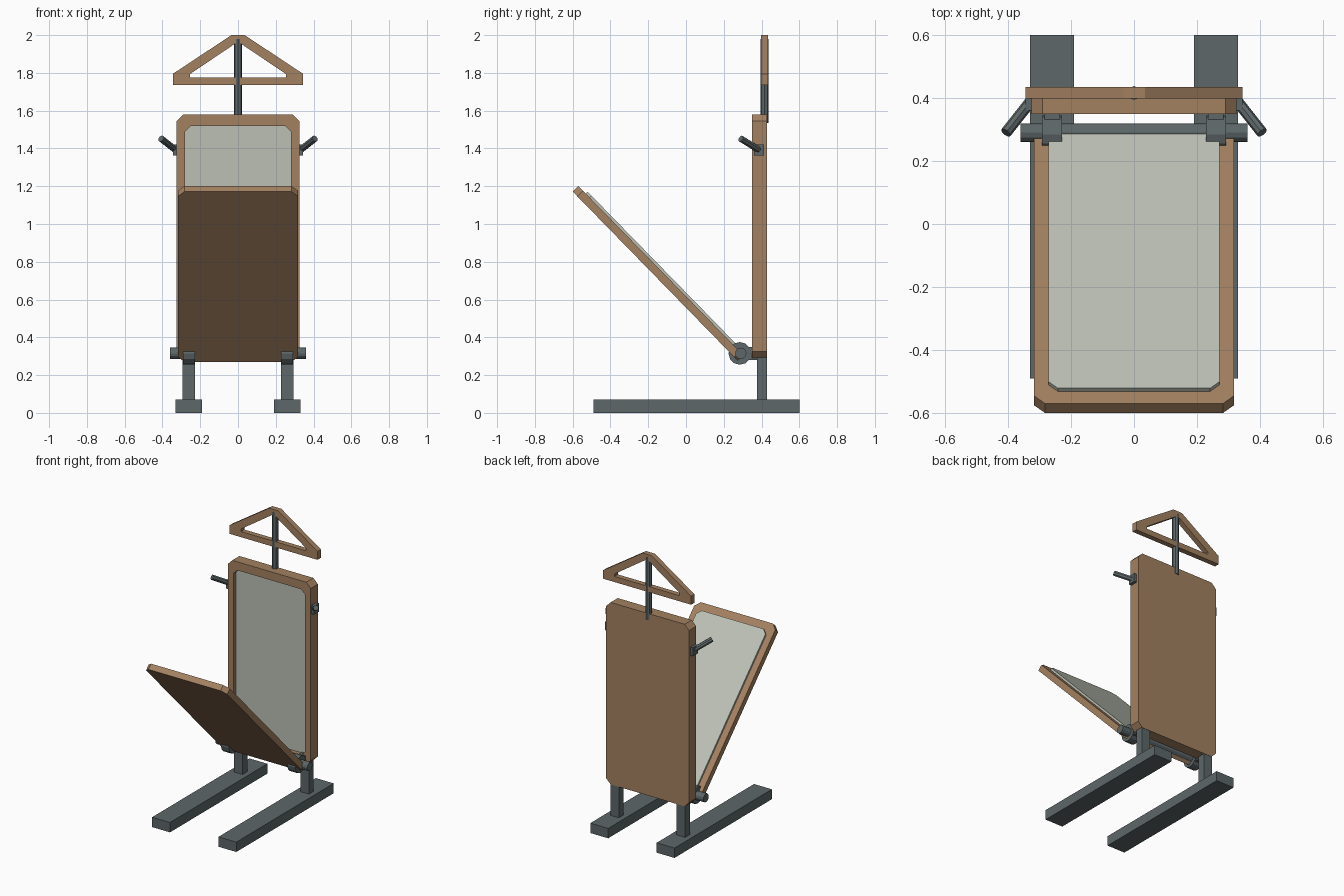
import bpy, bmesh, math
from mathutils import Vector, Matrix

if "Cube" in bpy.data.objects:
    bpy.data.objects.remove(bpy.data.objects["Cube"])


def material(name, rgb):
    m = bpy.data.materials.new(name)
    m.diffuse_color = (*rgb, 1)
    m.use_nodes = True
    m.node_tree.nodes["Principled BSDF"].inputs["Base Color"].default_value = m.diffuse_color
    return m


WOOD = material("wood", (0.37, 0.22, 0.12))
METAL = material("dark_metal", (0.11, 0.135, 0.14))
PAD = material("pad_fabric", (0.50, 0.53, 0.46))


def finish(bm, name, mat):
    bmesh.ops.recalc_face_normals(bm, faces=bm.faces)
    me = bpy.data.meshes.new(name)
    bm.to_mesh(me)
    bm.free()
    me.materials.append(mat)
    ob = bpy.data.objects.new(name, me)
    bpy.context.collection.objects.link(ob)
    return ob


def box(name, lo, hi, mat):
    lo, hi = Vector(lo), Vector(hi)
    bm = bmesh.new()
    bmesh.ops.create_cube(bm, size=1, matrix=Matrix.Translation((lo + hi) / 2)
                          @ Matrix.Diagonal((*(hi - lo), 1)))
    return finish(bm, name, mat)


def rod(name, a, b, r, mat, sides=8):
    a, b = Vector(a), Vector(b)
    d = b - a
    rot = d.to_track_quat('Z', 'Y').to_matrix().to_4x4()
    bm = bmesh.new()
    bmesh.ops.create_cone(bm, cap_ends=True, segments=sides, radius1=r, radius2=r,
                          depth=d.length, matrix=Matrix.Translation((a + b) / 2) @ rot)
    return finish(bm, name, mat)


def chamfered(w, lo, hi, c):
    return [(-w + c, lo), (w - c, lo), (w, lo + c), (w, hi - c),
            (w - c, hi), (-w + c, hi), (-w, hi - c), (-w, lo + c)]


def plate(name, outline, w0, w1, mat, origin, up, normal, hole=None, floor=None):
    """Extruded outline; optional hole is cut through, or down to a floor level."""
    o, u, n = Vector(origin), Vector(up), Vector(normal)
    bm = bmesh.new()

    def loop(pts, w):
        return [bm.verts.new(o + Vector((a, 0, 0)) + u * b + n * w) for a, b in pts]

    def bridge(p, q):
        for i in range(len(p)):
            j = (i + 1) % len(p)
            bm.faces.new((p[i], p[j], q[j], q[i]))

    back, front = loop(outline, w0), loop(outline, w1)
    bridge(back, front)
    if hole is None:
        bm.faces.new(front)
        bm.faces.new(back)
    else:
        rim = loop(hole, w1)
        inner = loop(hole, w0 if floor is None else floor)
        bridge(front, rim)
        bridge(rim, inner)
        if floor is None:
            bridge(inner, back)
        else:
            bm.faces.new(inner)
            bm.faces.new(back)
    return finish(bm, name, mat)


UP, FWD = (0, 0, 1), (0, -1, 0)

# upright back panel with a recessed pad
back_o = (0, 0.43, 0)
recess = chamfered(0.28, 0.345, 1.52, 0.03)
plate("back_panel", chamfered(0.325, 0.29, 1.58, 0.035), 0, 0.08, WOOD,
      back_o, UP, FWD, recess, 0.045)
plate("back_pad", recess, 0.045, 0.05, PAD, back_o, UP, FWD)

# tilted door with a raised pad
ang = math.radians(45.7)
door_up = (0, -math.cos(ang), math.sin(ang))
door_n = (0, math.sin(ang), math.cos(ang))
door_o = (0, 0.28, 0.27)
plate("door_panel", chamfered(0.318, 0, 1.26, 0.035), 0, 0.042, WOOD,
      door_o, door_up, door_n)
plate("door_pad", chamfered(0.272, 0.05, 1.205, 0.03), 0.042, 0.056, PAD,
      door_o, door_up, door_n)

# hanger on a post
plate("hanger", [(-0.345, 1.735), (0.345, 1.735), (0.345, 1.795),
                 (0.035, 2.0), (-0.035, 2.0), (-0.345, 1.795)],
      -0.005, 0.032, WOOD, back_o, UP, FWD,
      hole=[(-0.255, 1.775), (0.255, 1.775), (0.255, 1.793),
            (0.012, 1.957), (-0.012, 1.957), (-0.255, 1.793)])
rod("hanger_post", (0, 0.416, 1.535), (0, 0.416, 1.98), 0.022, METAL)

# hinge rod
rod("hinge_rod", (-0.36, 0.29, 0.315), (0.36, 0.29, 0.315), 0.03, METAL, 12)

# mirrored feet, legs, hinges and handles
for side, s in (("left", -1), ("right", 1)):
    def sbox(name, x0, x1, y0, y1, z0, z1):
        xs = sorted((s * x0, s * x1))
        box(f"{side}_{name}", (xs[0], y0, z0), (xs[1], y1, z1), METAL)

    sbox("foot", 0.19, 0.33, -0.49, 0.60, 0, 0.07)
    sbox("leg", 0.227, 0.293, 0.375, 0.428, 0.07, 0.32)
    sbox("hinge_bracket", 0.235, 0.285, 0.30, 0.385, 0.28, 0.35)
    rod(f"{side}_hinge_collar", (s * 0.228, 0.285, 0.315), (s * 0.292, 0.285, 0.315),
        0.06, METAL, 12)
    sbox("handle_mount", 0.315, 0.345, 0.36, 0.413, 1.362, 1.422)
    rod(f"{side}_handle", (s * 0.328, 0.39, 1.39), (s * 0.407, 0.29, 1.452), 0.018, METAL)
